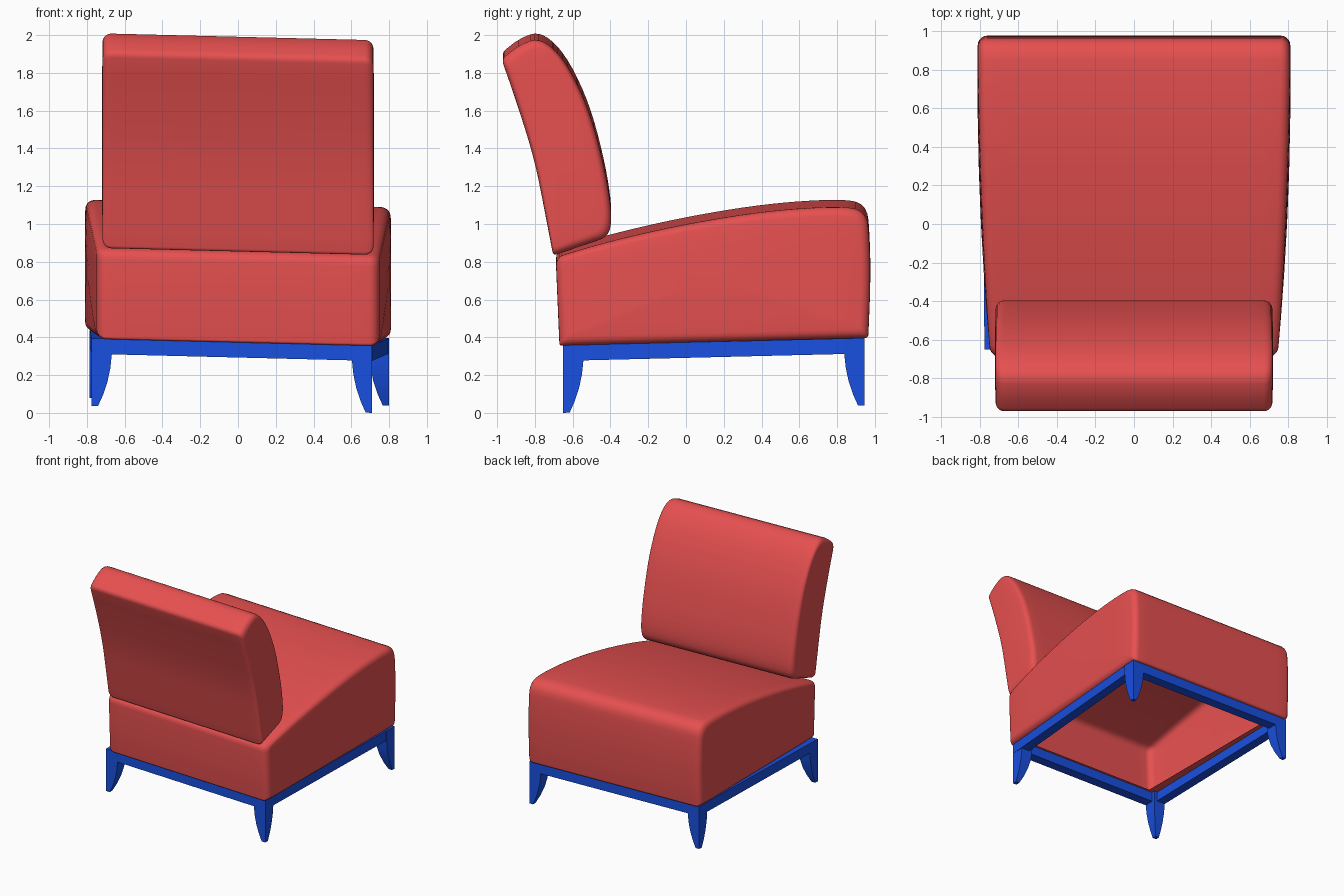
import bpy, bmesh
from math import sin, cos, pi
from mathutils import Vector

if "Cube" in bpy.data.objects:
    bpy.data.objects.remove(bpy.data.objects["Cube"])


def material(name, color):
    m = bpy.data.materials.new(name)
    m.diffuse_color = color
    m.use_nodes = True
    m.node_tree.nodes["Principled BSDF"].inputs["Base Color"].default_value = m.diffuse_color
    return m


RED = material("red_fabric", (0.80, 0.08, 0.08, 1))
BLUE = material("blue_paint", (0.01, 0.08, 0.75, 1))


def lean(p):
    """The whole chair stands slightly tilted."""
    x, y, z = p
    return (x, y, z + 0.035 - 0.025 * x + 0.026 * y)


def finish(name, bm, mat, angle):
    me = bpy.data.meshes.new(name)
    bm.to_mesh(me)
    bm.free()
    ob = bpy.data.objects.new(name, me)
    bpy.context.collection.objects.link(ob)
    me.materials.append(mat)
    bpy.ops.object.select_all(action='DESELECT')
    ob.select_set(True)
    bpy.context.view_layer.objects.active = ob
    bpy.ops.object.shade_smooth_by_angle(angle=angle)
    return ob


def rounded(points, steps=5):
    """Round each (y, z, radius) corner of a closed profile."""
    out, n = [], len(points)
    for i, (y, z, r) in enumerate(points):
        p = Vector((y, z))
        if r == 0:
            out.append(p)
            continue
        a = Vector(points[i - 1][:2]) - p
        b = Vector(points[(i + 1) % n][:2]) - p
        a = p + a.normalized() * min(r, a.length * 0.48)
        b = p + b.normalized() * min(r, b.length * 0.48)
        for k in range(steps + 1):
            t = k / steps
            out.append(a * (1 - t) ** 2 + p * 2 * t * (1 - t) + b * t * t)
    return out


def cushion(name, profile, half_width, r, bulge, opening=None):
    """Sweep a y-z profile along x with rounded, slightly bulging ends."""
    pts = rounded(profile)
    lo = Vector((min(p.x for p in pts), min(p.y for p in pts)))
    hi = Vector((max(p.x for p in pts), max(p.y for p in pts)))
    mid, half = (lo + hi) / 2, (hi - lo) / 2
    # each station: fraction across, rounding offset, inset, cap scale
    side = [(0.45, 0, 0, 1), (0.88, 0, 0, 1)]
    for k in range(6):
        a = k / 5 * pi / 2
        side.append((1, r * sin(a), r * (1 - cos(a)), 1))
    side += [(1, r, r, c) for c in (0.8, 0.5, 0.2)]
    stations = [(-1, s) for s in reversed(side)] + [(1, s) for s in side]
    bm = bmesh.new()
    rings = []
    for sign, (f, off, inset, c) in stations:
        ring = []
        for p in pts:
            d = p - mid
            y = mid.x + d.x * (1 - inset / half.x) * c
            z = mid.y + d.y * (1 - inset / half.y) * c
            x = sign * ((half_width(y) - r) * f + off + bulge * (1 - c * c))
            ring.append(bm.verts.new((x, y, z)))
        rings.append(ring)
    n = len(pts)
    for A, B in zip(rings, rings[1:]):
        for i in range(n):
            j = (i + 1) % n
            bm.faces.new((A[i], A[j], B[j], B[i]))
    bm.faces.new(rings[0])
    bm.faces.new(rings[-1])
    bmesh.ops.recalc_face_normals(bm, faces=bm.faces)
    if opening:
        holes = [f for f in bm.faces if opening(f.calc_center_median(), f.normal)]
        bmesh.ops.delete(bm, geom=holes, context='FACES')
    for v in bm.verts:
        v.co = lean(v.co)
    return finish(name, bm, RED, 0.7)


# seat: hollow shell, open underneath, wider at its far end
cushion("seat",
        [(-.67, .355, .015), (-.55, .355, 0), (.85, .355, 0), (.965, .355, .02),
         (.98, .72, 1), (.96, 1.04, .1), (.75, 1.058, 1), (.4, 1.04, 1),
         (0, .985, 1), (-.4, .905, 1), (-.69, .825, .05)],
        lambda y: 0.785 + 0.045 * y - 0.02 * y * y, 0.05, 0.008,
        lambda c, nrm: nrm.z < -0.9 and abs(c.x) < 0.68 and -0.1 < c.y < 0.3 and c.z < 0.36)

# curved leaning backrest
cushion("backrest",
        [(-.703, .833, .02), (-.41, .925, .05), (-.39, 1.03, 1), (-.425, 1.27, 1),
         (-.51, 1.6, 1), (-.64, 1.87, 1), (-.77, 1.99, 1), (-.88, 1.955, .06),
         (-.977, 1.88, .03), (-.90, 1.66, 1), (-.80, 1.34, 1), (-.735, 1.0, 1)],
        lambda y: 0.717, 0.045, 0.004)

# base frame: four mitred rails
corners = [(-.775, -.65), (.71, -.65), (.80, .945), (-.785, .945)]
TOP, LOW, RAIL = 0.357, 0.275, 0.08


def inward(v):
    return -1 if v > 0 else 1


bm = bmesh.new()
loops = []
for x, y in corners:
    ix, iy = x + inward(x) * RAIL, y + inward(y) * RAIL
    loops.append([bm.verts.new(lean(p)) for p in
                  ((x, y, LOW), (x, y, TOP), (ix, iy, TOP), (ix, iy, LOW))])
for i in range(4):
    A, B = loops[i], loops[(i + 1) % 4]
    for k in range(4):
        m = (k + 1) % 4
        bm.faces.new((A[k], A[m], B[m], B[k]))
bmesh.ops.recalc_face_normals(bm, faces=bm.faces)
finish("base_frame", bm, BLUE, 0.4)

# legs: straight outer corner, inner sides curving to a narrow foot
taper = [(TOP - .002, .11), (LOW, .107), (.20, .099), (.13, .084), (.06, .061), (0, .034)]
names = ["leg_back_left", "leg_back_right", "leg_front_right", "leg_front_left"]
for name, (x, y) in zip(names, corners):
    bm = bmesh.new()
    rings = []
    for z, w in taper:
        ix, iy = x + inward(x) * w, y + inward(y) * w
        rings.append([bm.verts.new(lean(p)) for p in
                      ((x, y, z), (ix, y, z), (ix, iy, z), (x, iy, z))])
    for A, B in zip(rings, rings[1:]):
        for k in range(4):
            m = (k + 1) % 4
            bm.faces.new((A[k], A[m], B[m], B[k]))
    bm.faces.new(rings[0])
    bm.faces.new(rings[-1])
    bmesh.ops.recalc_face_normals(bm, faces=bm.faces)
    finish(name, bm, BLUE, 0.5)
